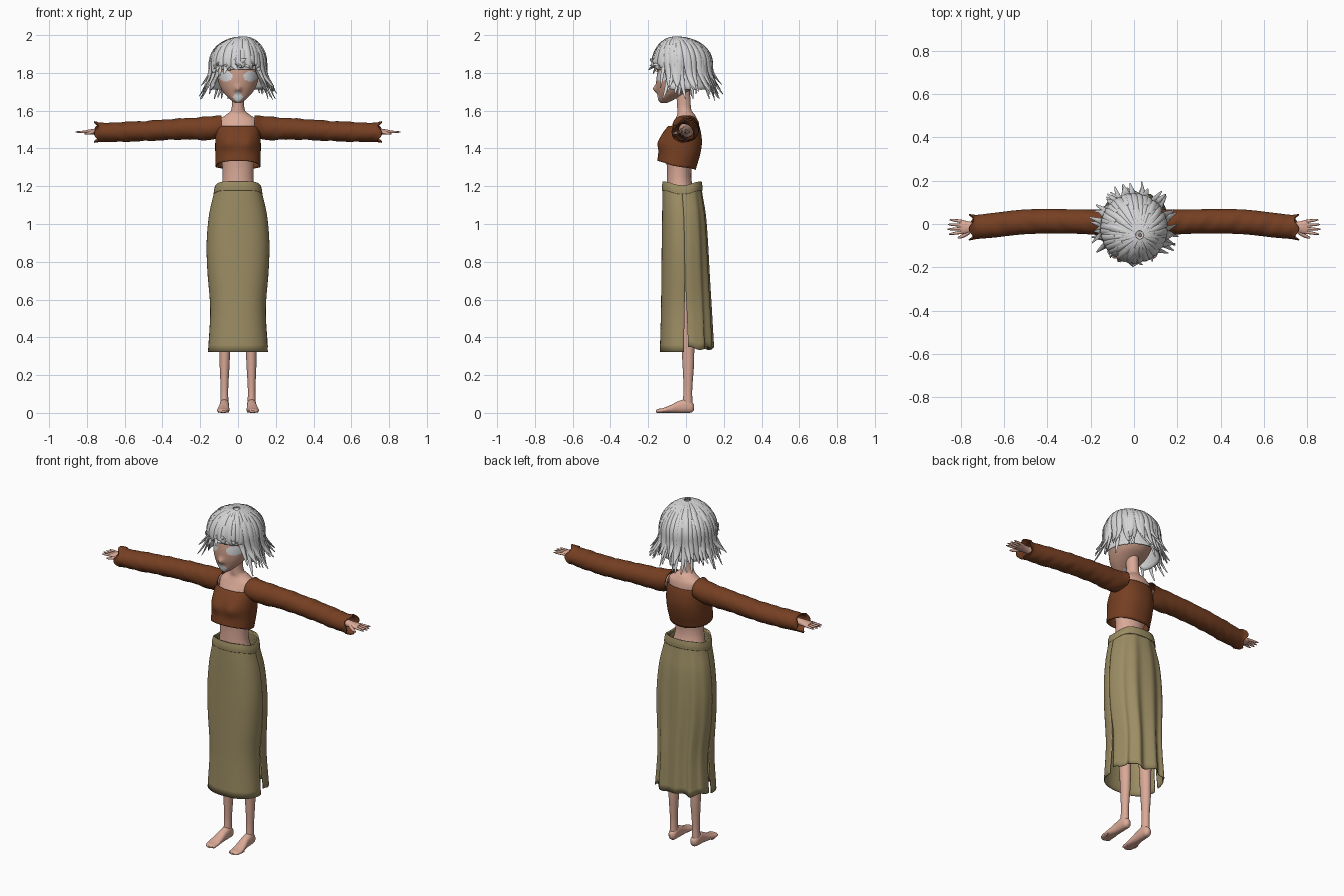
import bpy, bmesh, random
from math import sin, cos, pi, exp, tau
from mathutils import Vector

if "Cube" in bpy.data.objects:
    bpy.data.objects.remove(bpy.data.objects["Cube"])
random.seed(4)


def material(name, r, g, b):
    m = bpy.data.materials.new(name)
    m.use_nodes = True
    m.diffuse_color = (r, g, b, 1)
    node = next(n for n in m.node_tree.nodes if n.type == "BSDF_PRINCIPLED")
    node.inputs["Base Color"].default_value = (r, g, b, 1)
    node.inputs["Roughness"].default_value = .8
    return m


SKIN = material("skin", .7, .4, .31)
FACE = material("face skin", .56, .31, .23)
PALE = material("pale grey", .66, .67, .69)
HAIR = material("silver hair", .66, .66, .67)
CLOTH = material("rust brown cloth", .18, .05, .016)
SKIRT = material("olive cloth", .33, .265, .125)


def finish(name, bm, mats, shell=0, angle=.9):
    """Turn a bmesh into a smooth shaded object."""
    bmesh.ops.recalc_face_normals(bm, faces=bm.faces)
    mesh = bpy.data.meshes.new(name)
    bm.to_mesh(mesh)
    bm.free()
    for m in mats:
        mesh.materials.append(m)
    ob = bpy.data.objects.new(name, mesh)
    bpy.context.collection.objects.link(ob)
    if shell:
        mod = ob.modifiers.new("thickness", "SOLIDIFY")
        mod.thickness = shell
    bpy.ops.object.select_all(action="DESELECT")
    ob.select_set(True)
    bpy.context.view_layer.objects.active = ob
    bpy.ops.object.shade_smooth_by_angle(angle=angle)
    return ob


def skin_rows(bm, rows, closed=True, caps=False):
    """Bridge equal rows of points with quads."""
    vs = [[bm.verts.new(p) for p in row] for row in rows]
    n = len(rows[0])
    for a, b in zip(vs, vs[1:]):
        for j in range(n if closed else n - 1):
            k = (j + 1) % n
            bm.faces.new((a[j], a[k], b[k], b[j]))
    if caps:
        bm.faces.new(vs[0])
        bm.faces.new(vs[-1])


def smooth_sections(secs, steps):
    """Hermite interpolation of the sections along their first value."""
    def slope(i, k):
        lo, hi = secs[max(i - 1, 0)], secs[min(i + 1, len(secs) - 1)]
        return (hi[k] - lo[k]) / (hi[0] - lo[0])
    out = [secs[0]]
    for i, (p, q) in enumerate(zip(secs, secs[1:])):
        h = q[0] - p[0]
        for s in range(1, steps + 1):
            u = s / steps
            w = u * u * (3 - 2 * u)
            row = [p[0] + h * u]
            for k in range(1, len(p)):
                row.append(p[k] * (1 - w) + q[k] * w + h * u * (1 - u)
                           * (slope(i, k) * (1 - u) - slope(i + 1, k) * u))
            out.append(row)
    return out


def loft(name, secs, axis, mat, n=32, steps=6, power=2, caps=True,
         arc=(0, tau), warp=None, shell=0, side=1, paint=None):
    """Sections: position on axis, two centre values, two radii."""
    closed = arc[1] - arc[0] > 6
    data = smooth_sections(secs, steps)
    others = [k for k in range(3) if k != axis]
    rows = []
    for i, (pos, c1, c2, r1, r2) in enumerate(data):
        row = []
        for j in range(n if closed else n + 1):
            a = arc[0] + (arc[1] - arc[0]) * j / n
            v = Vector()
            v[axis] = pos
            for k, c, r, f in zip(others, (c1, c2), (r1, r2), (cos(a), sin(a))):
                v[k] = c + r * (abs(f) ** (2 / power)) * (1 if f > 0 else -1)
            if warp:
                warp(v, a, i / (len(data) - 1))
            v.x *= side
            row.append(v)
        rows.append(row)
    bm = bmesh.new()
    skin_rows(bm, rows, closed, caps)
    if paint:
        for f in bm.faces:
            f.material_index = paint(f.calc_center_median())
    return finish(name, bm, mat if isinstance(mat, list) else [mat], shell)


def tube(bm, pts, widths, flat, up, sides=8):
    """Tapered tube; up gives the thin direction at each point."""
    rows = []
    for i, p in enumerate(pts):
        t = (pts[min(i + 1, len(pts) - 1)] - pts[max(i - 1, 0)]).normalized()
        s = t.cross(up(p)).normalized()
        d = s.cross(t)
        rows.append([p + s * widths[i] * cos(tau * j / sides)
                     + d * widths[i] * flat * sin(tau * j / sides) for j in range(sides)])
    skin_rows(bm, rows, caps=True)


# Body with neck
loft("body", [(.95, 0, -.01, .12, .09), (1.1, 0, -.02, .11, .085), (1.22, 0, -.035, .084, .066),
              (1.3, 0, -.035, .083, .066), (1.42, 0, -.025, .1, .085), (1.5, 0, -.01, .104, .076),
              (1.55, 0, 0, .1, .06), (1.58, 0, 0, .06, .046), (1.6, 0, -.008, .038, .038),
              (1.65, 0, -.012, .032, .036), (1.74, 0, -.02, .036, .04)], 2, SKIN)


# Head with nose, eyes and mouth
def nose(v, a, t):
    if sin(a) < 0:
        v.y -= .018 * exp(-(v.x / .016) ** 2 - ((v.z - 1.715) / .018) ** 2)


def face_paint(c):
    if c.y > -.06:
        return 0
    if ((abs(c.x) - .065) / .036) ** 2 + ((c.z - 1.782) / .027) ** 2 < 1:
        return 1
    return 1 if abs(c.x) / .03 + abs(c.z - 1.674) / .034 < 1 else 0


loft("head", [(1.64, 0, -.118, .014, .016), (1.655, 0, -.108, .036, .038), (1.69, 0, -.08, .072, .072),
              (1.73, 0, -.05, .096, .108), (1.78, 0, -.03, .11, .125), (1.84, 0, -.012, .118, .13),
              (1.9, 0, -.008, .108, .12), (1.95, 0, 0, .07, .08), (1.965, 0, 0, .03, .03)],
     2, [FACE, PALE], n=96, steps=12, warp=nose, paint=face_paint)


# Hair: one shape function shared by the cap and the locks
def hair_point(a, t, lift=0, drop=0):
    front = min(max((-sin(a) - .45) / .25, 0), 1)
    theta = min(t / .6, 1) * pi / 2
    s = max(t - .6, 0) / .4
    end = 1.68 + .13 * front + drop
    r = sin(theta) * (1 + lift / .14) * (1 + s * s * (.24 - .26 * front))
    pole = 1 - sin(theta)
    return Vector((.14 * r * cos(a) + .03 * pole, -.02 + .147 * r * sin(a) - .035 * pole,
                   1.848 + (.14 + lift) * cos(theta) + (end - 1.848) * s))


bm = bmesh.new()
skin_rows(bm, [[hair_point(tau * j / 48, .02 + i / 20 * .9, -.008) for j in range(48)]
               for i in range(21)], caps=False)
finish("hair_cap", bm, [HAIR], shell=.006)


def outward(p):
    return p - Vector((0, -.02, 1.82))


bm = bmesh.new()
LOCKS = 38
for layer in range(2):
    for k in range(LOCKS):
        a = tau * (k + layer / 2 + random.uniform(-.25, .25)) / LOCKS
        twist = random.uniform(-.12, .3)
        drop = random.uniform(-.03, .035) + layer * .03
        flick = random.uniform(-.012, .03)
        start = .05 + layer * random.uniform(.1, .35)
        pts, widths = [], []
        for i in range(15):
            u = i / 14
            t = start + (1 - start) * u
            lift = .003 + layer * .004 * sin(pi * u) + flick * max(u - .7, 0) / .3
            pts.append(hair_point(a + twist * u * u, t, lift, drop))
            widths.append(.003 + .016 * sin(min(t / .55, 1) * pi / 2) * (1 - u ** 4))
        tube(bm, pts, widths, .5, outward)
finish("hair_locks", bm, [HAIR])


# Cropped top with dipped back hem
def top_hem(v, a, t):
    low = t ** 4
    v.z -= low * (.024 * (1 + sin(a)) + .006 * cos(a) ** 8)
    v.x *= 1 + .06 * low * cos(a) ** 4
    if sin(a) < 0:
        v.y -= .012 * exp(-((abs(v.x) - .055) / .035) ** 2 - ((v.z - 1.43) / .04) ** 2)


loft("cropped_top", [(1.52, 0, -.012, .112, .082), (1.48, 0, -.022, .117, .102), (1.43, 0, -.03, .12, .114),
                     (1.38, 0, -.036, .118, .11), (1.335, 0, -.05, .113, .102)],
     2, CLOTH, n=64, power=2.3, caps=False, warp=top_hem, shell=.006)


# Skirt panels with side slits and pleats behind
def panel(way):
    def warp(v, a, t):
        edge = cos(a) ** 6
        v.z -= (1 - t) ** 12 * .03 * edge
        v.y += way * .012 * edge * max(t - .7, 0) / .3
        if way > 0:
            v.y += .012 * t * sin(a) * cos(11 * a)
            v.z += t ** 8 * (.012 + .008 * cos(7 * a))
        else:
            v.z -= .008 * t ** 8
    return warp


waist = [(1.22, 0, -.02, .118, .1), (1.17, 0, -.02, .127, .104)]
drape = [(1.05, 0, -.012, .153, .114), (.9, 0, -.008, .166, .12), (.75, 0, -.006, .162, .124),
         (.55, 0, -.002, .147, .13), (.33, 0, 0, .158, .138)]
for name, way, arc in (("skirt_front", -1, (pi, tau)), ("skirt_back", 1, (0, pi))):
    loft(name, waist + drape, 2, SKIRT, n=64, power=2.4, caps=False,
         arc=arc, warp=panel(way), shell=.005)


def band_dip(v, a, t):
    v.z -= .02 * cos(a) ** 6


loft("waistband", [(1.225, 0, -.02, .12, .103), (1.2, 0, -.02, .127, .107), (1.178, 0, -.02, .129, .107)],
     2, SKIRT, n=64, power=2.4, caps=False, warp=band_dip, shell=.008)


# Sleeve wrinkles and ruffled cuff
def wrinkle(v, a, t):
    cuff = max(t - .9, 0) / .1
    v.z += .0025 * sin(70 * v.x + 3 * a) * sin(23 * v.x) + .003 * cuff * sin(5 * a)
    v.x += .012 * cuff * sin(4 * a + 1)


for name, s in (("left", 1), ("right", -1)):
    loft(name + "_sleeve", [(.088, 0, 1.522, .07, .056), (.14, .006, 1.508, .06, .062),
                            (.3, .012, 1.503, .056, .056), (.5, .01, 1.492, .057, .053),
                            (.65, -.006, 1.486, .057, .052), (.73, -.014, 1.485, .056, .05),
                            (.75, -.015, 1.487, .061, .056)],
         0, CLOTH, steps=14, caps=False, warp=wrinkle, shell=.005, side=s)
    loft(name + "_arm", [(.1, 0, 1.505, .04, .042), (.45, .005, 1.49, .034, .034), (.73, -.014, 1.488, .021, .019),
                         (.765, -.015, 1.488, .027, .015), (.79, -.014, 1.488, .031, .012),
                         (.803, -.013, 1.488, .027, .009)], 0, SKIN, side=s)
    # Fingers and thumb
    bm = bmesh.new()
    for k in range(4):
        y = -.036 + .0155 * k
        reach = .862 - .007 * abs(k - 1.3)
        root, tip = Vector((.785, y, 1.488)), Vector((reach, y * 1.45 + .005, 1.487))
        tube(bm, [root.lerp(tip, i / 4) for i in range(5)], [.008, .0078, .007, .006, .003], .9,
             lambda p: Vector((0, 0, 1)))
    thumb = [Vector((.755, -.03, 1.487)), Vector((.775, -.047, 1.484)),
             Vector((.795, -.058, 1.48)), Vector((.812, -.064, 1.478))]
    tube(bm, thumb, [.011, .01, .008, .004], .9, lambda p: Vector((0, 0, 1)))
    for v in bm.verts:
        v.co.x *= s
    finish(name + "_fingers", bm, [SKIN])
    # Leg and foot
    loft(name + "_leg", [(1, .065, -.01, .055, .065), (.8, .072, -.005, .056, .06), (.55, .071, .005, .037, .04),
                         (.35, .07, .01, .029, .034), (.25, .071, .012, .026, .03), (.12, .072, .01, .02, .023),
                         (.04, .072, .008, .022, .027)], 2, SKIN, side=s)
    loft(name + "_foot", [(.043, .071, .03, .01, .014), (.03, .071, .03, .021, .027), (0, .072, .036, .025, .036),
                          (-.04, .073, .031, .026, .031), (-.08, .076, .021, .03, .021),
                          (-.12, .078, .013, .033, .013), (-.15, .078, .01, .026, .01),
                          (-.16, .077, .008, .014, .005)], 1, SKIN, power=2.3, side=s)
    bm = bmesh.new()
    for k in range(5):
        x = .056 + .0115 * k
        y = -.158 + .004 * k * k / 2
        r = .01 - .001 * k
        toe = [Vector((x, y + d, r)) for d in (.035, .02, .008, 0)]
        tube(bm, toe, [r * .8, r, r * .9, r * .4], .95, lambda p: Vector((0, 0, 1)))
    for v in bm.verts:
        v.co.x *= s
    finish(name + "_toes", bm, [SKIN])
